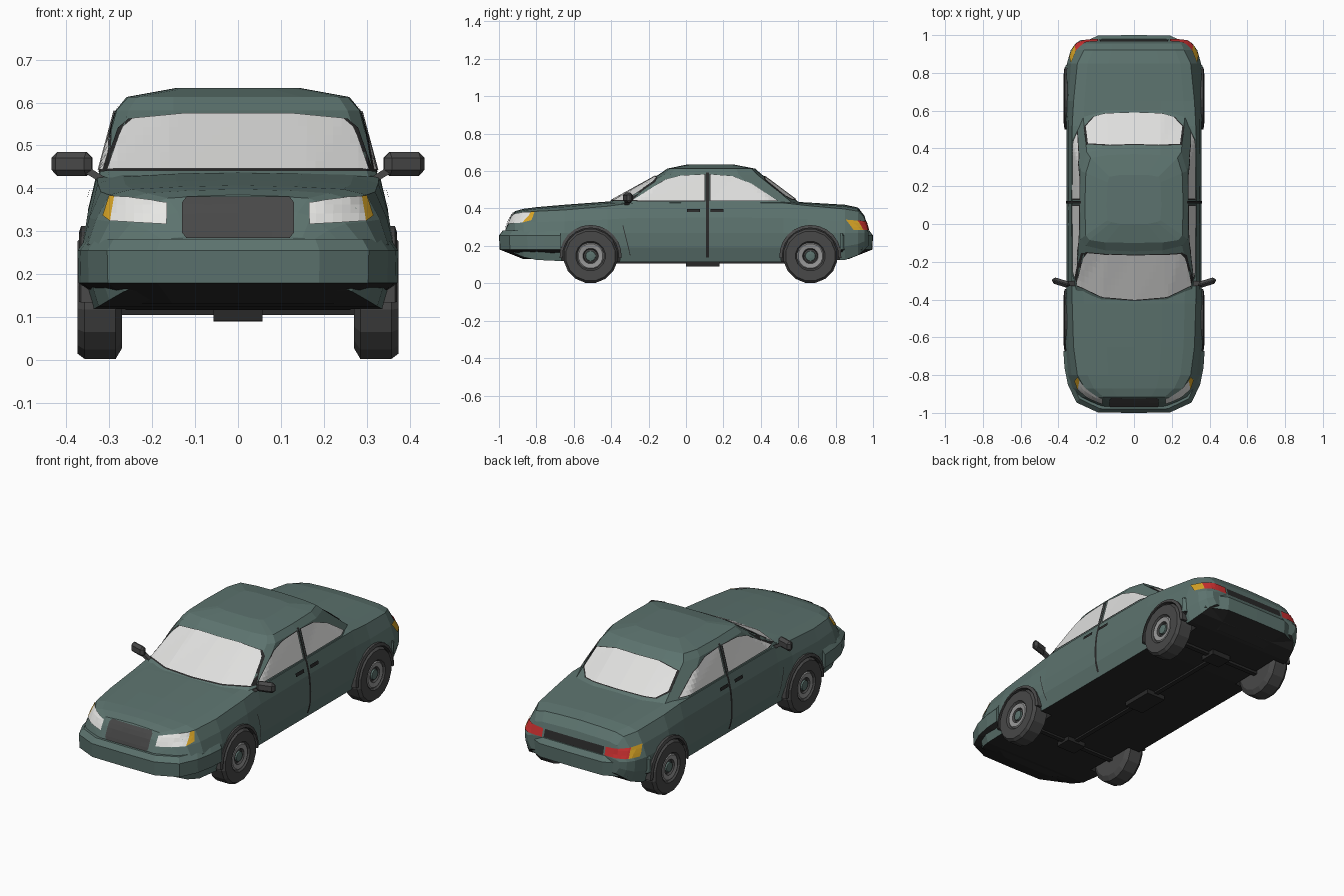
import bpy, bmesh, math
from mathutils import Vector
from mathutils.bvhtree import BVHTree

if "Cube" in bpy.data.objects:
    bpy.data.objects.remove(bpy.data.objects["Cube"])


def material(name, *rgb):
    m = bpy.data.materials.new(name)
    m.diffuse_color = (*rgb, 1)
    m.use_nodes = True
    m.node_tree.nodes["Principled BSDF"].inputs["Base Color"].default_value = m.diffuse_color
    return m


GREEN = material("body green", .107, .171, .156)
GLASS = material("window glass", .74, .74, .73)
LAMP = material("lamp white", .80, .80, .78)
BLACK = material("underside black", .022, .022, .022)
TYRE = material("tyre grey", .065, .065, .065)
RIM = material("rim grey", .30, .30, .30)
RED = material("tail red", .60, .03, .03)
AMBER = material("signal amber", .70, .38, .02)


def finish(name, bm, mats):
    me = bpy.data.meshes.new(name)
    bm.to_mesh(me)
    bm.free()
    ob = bpy.data.objects.new(name, me)
    bpy.context.collection.objects.link(ob)
    for m in mats:
        me.materials.append(m)
    return ob


def skin(name, rings, mats, rule=lambda f, i: 0):
    """Join closed rings into a capped solid; rule picks a material per face."""
    bm = bmesh.new()
    vs = [[bm.verts.new(p) for p in r] for r in rings]
    n = len(vs[0])
    made = [(bm.faces.new(vs[0]), 0), (bm.faces.new(vs[-1]), len(vs) - 1)]
    for i in range(len(vs) - 1):
        for j in range(n):
            k = (j + 1) % n
            made.append((bm.faces.new((vs[i][j], vs[i][k], vs[i + 1][k], vs[i + 1][j])), i))
    bmesh.ops.recalc_face_normals(bm, faces=bm.faces[:])
    for f, i in made:
        f.material_index = rule(f, i)
    return finish(name, bm, mats)


def whole(half):
    """Complete a half ring whose ends lie on x = 0."""
    return half + [(-x, y, z) for x, y, z in half[-2:0:-1]]


def box(name, centre, size, mat, bevel=0, turn=0):
    bpy.ops.mesh.primitive_cube_add(size=1, location=centre, rotation=(0, 0, turn))
    ob = bpy.context.object
    ob.name, ob.scale = name, size
    bpy.ops.object.transform_apply(location=False, rotation=False)
    ob.data.materials.append(mat)
    if bevel:
        b = ob.modifiers.new("bevel", "BEVEL")
        b.width, b.segments = bevel, 1
    return ob


# Lower body: y, centre top, shoulder z, shoulder half-width, full half-width, bottom
stations = [
    (-.965, .29, .285, .15, .18, .20), (-.94, .35, .335, .17, .24, .18),
    (-.915, .385, .365, .20, .29, .16), (-.87, .398, .375, .26, .325, .14),
    (-.80, .407, .385, .30, .35, .125), (-.65, .42, .392, .32, .362, .118),
    (-.42, .437, .412, .327, .362, .115), (-.30, .44, .428, .329, .357, .115),
    (.12, .44, .432, .33, .357, .115), (.52, .44, .43, .327, .358, .115),
    (.65, .432, .415, .32, .362, .118), (.85, .42, .397, .30, .355, .125),
    (.92, .405, .385, .265, .335, .15), (.955, .36, .345, .25, .31, .18),
    (.975, .285, .28, .22, .28, .20)]


def section(y, zt, zs, ws, wm, zb):
    return whole([(0, y, zt), (.45 * ws, y, zt - .003), (.82 * ws, y, .6 * zt + .4 * zs),
                  (ws, y, zs), ((ws + wm) / 2 + .006, y, (zs + .27) / 2), (wm, y, .27),
                  (wm - .003, y, (.27 + zb) / 2), (wm - .025, y, zb), (0, y, zb)])


body = skin("lower_body", [section(*s) for s in stations], [GREEN, BLACK],
            lambda f, i: int(f.normal.z < -.7))

# Cabin: plan outlines stacked in z
base = [(0, -.43), (.17, -.415), (.305, -.35), (.325, -.28), (.327, .1),
        (.325, .45), (.27, .575), (.15, .61), (0, .615)]
head = [(0, -.145), (.15, -.14), (.255, -.115), (.283, -.08), (.285, .1),
        (.28, .28), (.25, .38), (.14, .40), (0, .405)]
rail = [(0, -.10), (.15, -.098), (.235, -.085), (.256, -.06), (.26, .1),
        (.255, .27), (.23, .35), (.14, .365), (0, .37)]
crown = [(0, .0), (.07, .0), (.12, .01), (.14, .02), (.145, .1),
         (.14, .22), (.13, .25), (.07, .26), (0, .26)]
cabin = skin("cabin", [whole([(x, y, z) for x, y in o]) for o, z in
                       ((base, .425), (head, .582), (rail, .613), (crown, .634))], [GREEN])

# Surface that lamps, windows and trim are laid on
hull = bmesh.new()
hull.from_mesh(body.data)
hull.from_mesh(cabin.data)
TREE = BVHTree.FromBMesh(hull)
hull.free()


def plate(name, pts, axis, side, mat, off=.005, grow=1.0):
    """Lay a convex outline (u, z) on the hull, seen along x or y."""
    cu = sum(p[0] for p in pts) / len(pts)
    cz = sum(p[1] for p in pts) / len(pts)
    pts = [(cu + (u - cu) * grow, cz + (z - cz) * grow) for u, z in pts]
    bm = bmesh.new()
    bm.faces.new([bm.verts.new((0, u, z) if axis == 0 else (u, 0, z)) for u, z in pts])
    for ax, lo, hi in ((1 - axis, min(p[0] for p in pts), max(p[0] for p in pts)),
                       (2, min(p[1] for p in pts), max(p[1] for p in pts))):
        no = Vector([float(k == ax) for k in range(3)])
        for k in range(math.ceil(lo / .02), math.floor(hi / .02) + 1):
            bmesh.ops.bisect_plane(bm, geom=bm.verts[:] + bm.edges[:] + bm.faces[:],
                                   plane_co=no * k * .02, plane_no=no)
    out = Vector((side, 0, 0)) if axis == 0 else Vector((0, side, 0))
    for v in bm.verts[:]:
        hit, normal, _, _ = TREE.ray_cast(v.co + out * 2, -out)
        if hit is None:
            bm.verts.remove(v)
        else:
            v.co = hit + normal * (off if normal.dot(out) > 0 else -off)
    bm.normal_update()
    for f in bm.faces:
        if f.normal.dot(out) < 0:
            f.normal_flip()
    return finish(name, bm, [mat])


def framed(name, pts, axis, side):
    plate(name + "_seal", pts, axis, side, BLACK, .002, 1.04)
    plate(name, pts, axis, side, GLASS)


def sym(pts):
    return pts + [(-x, z) for x, z in reversed(pts)]


# Windscreen, rear window, grille and number panel
framed("windscreen", sym([(.302, .442), (.268, .54), (.245, .56), (.13, .571)]), 1, -1)
framed("rear_window", sym([(.21, .446), (.255, .475), (.243, .55), (.13, .57)]), 1, 1)
plate("grille", sym([(.12, .284), (.13, .295), (.13, .365), (.12, .378)]), 1, -1, TYRE)
plate("rear_panel", sym([(.18, .285), (.18, .325)]), 1, 1, BLACK, .003)

front_glass = [(-.285, .441), (-.11, .553), (-.03, .574), (.098, .58), (.098, .441)]
rear_glass = [(.132, .441), (.132, .58), (.25, .571), (.35, .53), (.485, .441)]
for s, tag in ((1, "right"), (-1, "left")):
    # Side windows, door gaps and handles
    framed(tag + "_front_window", front_glass, 0, s)
    framed(tag + "_rear_window", rear_glass, 0, s)
    plate(tag + "_door_gap", [(.108, .14), (.122, .14), (.122, .59), (.108, .59)], 0, s, BLACK, .003)
    plate(tag + "_front_seam", [(-.30, .15), (-.296, .15), (-.336, .31), (-.34, .31)], 0, s, BLACK, .002)
    for y in (.04, .165):
        plate(tag + "_handle", [(y - .035, .378), (y + .035, .378),
                                (y + .035, .396), (y - .035, .396)], 0, s, BLACK, .008)
    # Lamps
    for name, pts, d, m in (
            ("headlight", [(.165, .315), (.295, .322), (.285, .38), (.165, .365)], -1, LAMP),
            ("front_signal", [(.295, .322), (.312, .335), (.297, .382), (.285, .38)], -1, AMBER),
            ("tail_light", [(.19, .283), (.31, .283), (.305, .333), (.19, .326)], 1, RED),
            ("rear_signal", [(.31, .283), (.338, .283), (.33, .338), (.305, .333)], 1, AMBER)):
        plate(tag + "_" + name, [(x * s, z) for x, z in pts], 1, d, m)
    # Door mirrors
    box(tag + "_mirror", (s * .387, -.31, .457), (.098, .034, .056), TYRE, .014, s * .3)
    arm = box(tag + "_mirror_arm", (s * .335, -.315, .432), (.06, .025, .016), TYRE)
    arm.rotation_euler = (0, -s * .55, 0)

# Bumpers: one plan outline, stacked and tucked under
plan = [(0, 1.0), (.19, .998), (.305, .945), (.35, .85), (.368, .76), (.374, .672)]
for d, tag, back in ((-1, "front", .672), (1, "rear", .825)):
    rings = []
    for z, k, dy in ((.282, .05, .02), (.255, 0, 0), (.18, .005, .004), (.13, .2, .13)):
        half = [(x * (1 - k), d * max(back, y - dy), z) for x, y in plan]
        if tag == "rear":
            half = half[:4] + [(.362 * (1 - k), d * .838, z), (.366 * (1 - k), d * back, z)]
        rings.append(whole(half + [(0, d * back, z)]))
    skin(tag + "_bumper", rings, [GREEN, BLACK], lambda f, i: int(f.calc_center_median().z < .17))


def circle(r, x, y, n=16):
    return [(x, y + r * math.cos(2 * math.pi * (k + .5) / n),
             .146 + r * math.sin(2 * math.pi * (k + .5) / n)) for k in range(n)]


# Wheels, arch cut-outs and arch lips
profile = [(.12, .27), (.146, .285), (.146, .358), (.134, .374), (.08, .374), (.072, .364),
           (.066, .37), (.042, .366), (.036, .355), (.028, .358), (.026, .366), (.012, .368)]
shades = [0, 0, 0, 0, 0, 1, 1, 0, 0, 2, 2, 2]
for s, tag in ((1, "right"), (-1, "left")):
    for y, end in ((-.51, "front"), (.665, "rear")):
        skin(f"{end}_{tag}_wheel", [circle(r, s * x, y) for r, x in profile],
             [TYRE, RIM, GREEN], lambda f, i: shades[i])
        cutter = skin("arch_cutter", [circle(.158, s * .262, y, 24), circle(.158, s * .5, y, 24)], [BLACK])
        cutter.hide_render = True
        mod = body.modifiers.new("arch", "BOOLEAN")
        mod.operation, mod.solver, mod.object = "DIFFERENCE", "EXACT", cutter
        mod.material_mode = "TRANSFER"
        bpy.context.view_layer.objects.active = body
        bpy.ops.object.modifier_apply(modifier=mod.name)
        bpy.data.objects.remove(cutter)
        arc = []
        for k in range(13):
            a = math.radians(-4 + 188 * k / 12)
            arc.append([(s * x, y + r * math.cos(a), .146 + r * math.sin(a))
                        for r, x in ((.15, .335), (.166, .335), (.166, .366), (.15, .371))])
        skin(f"{end}_{tag}_arch_lip", arc, [TYRE])

# Underside running gear
for y, end in ((-.51, "front"), (.665, "rear")):
    box(end + "_axle", (0, y, .115), (.56, .025, .02), BLACK)
    box(end + "_gearbox", (0, y, .107), (.115, .09, .03), BLACK)
box("centre_box", (0, .09, .105), (.115, .18, .03), BLACK)
box("drive_shaft", (0, .08, .112), (.025, 1.15, .014), BLACK)
